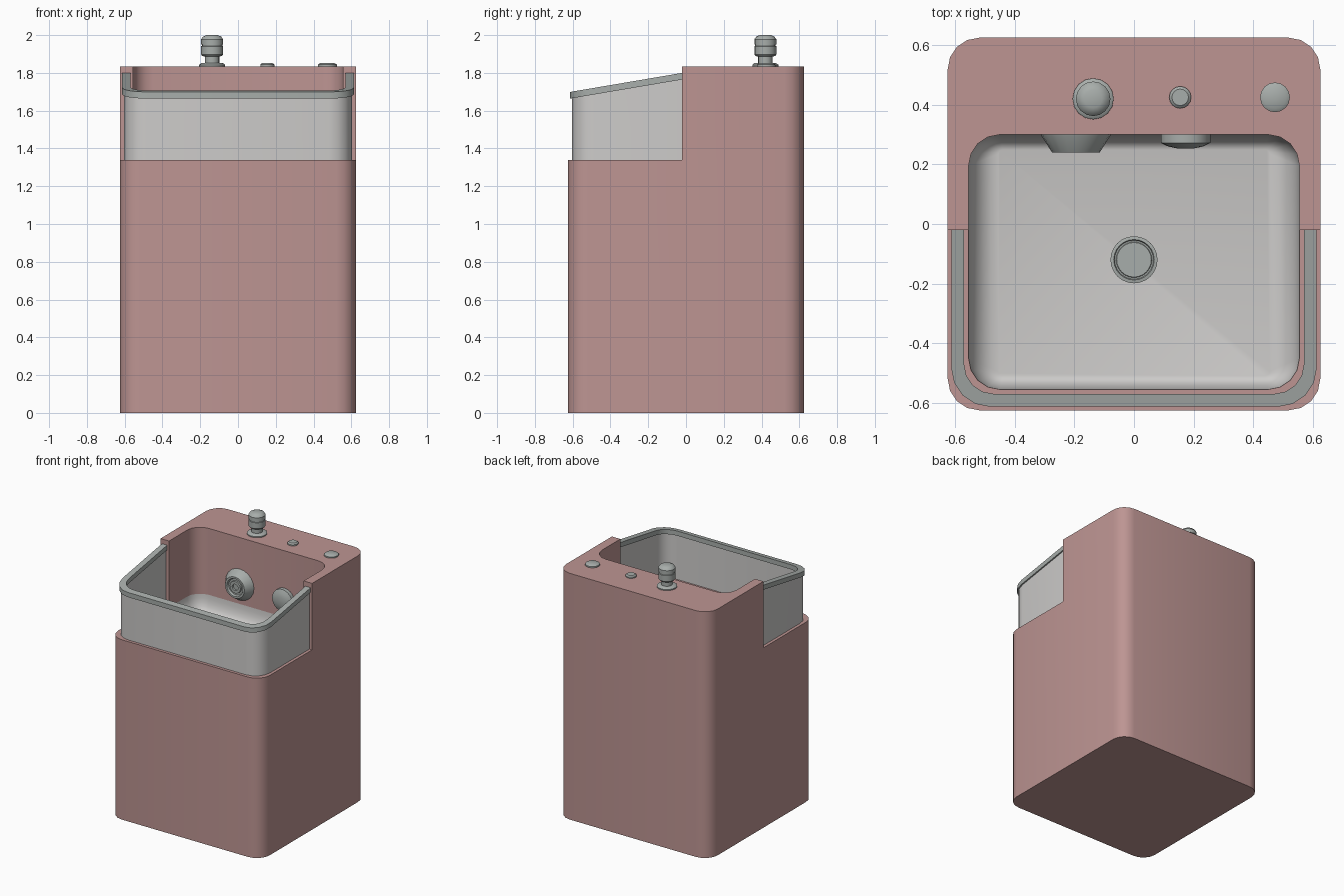
import bpy, bmesh, math
from mathutils import Matrix, Vector

if "Cube" in bpy.data.objects:
    bpy.data.objects.remove(bpy.data.objects["Cube"])


def material(name, rgb):
    m = bpy.data.materials.new(name)
    m.diffuse_color = (*rgb, 1)
    m.use_nodes = True
    m.node_tree.nodes["Principled BSDF"].inputs["Base Color"].default_value = m.diffuse_color
    return m


PINK = material("dusty_pink", (0.51, 0.30, 0.29))
LIGHT = material("light_grey", (0.61, 0.60, 0.59))
METAL = material("mid_grey_metal", (0.39, 0.42, 0.405))


def finish(name, bm, mat, recalc=True):
    if recalc:
        bmesh.ops.recalc_face_normals(bm, faces=bm.faces)
    me = bpy.data.meshes.new(name)
    bm.to_mesh(me)
    bm.free()
    ob = bpy.data.objects.new(name, me)
    bpy.context.collection.objects.link(ob)
    me.materials.append(mat)
    return ob


def smooth(ob, angle=35):
    bpy.ops.object.select_all(action='DESELECT')
    bpy.context.view_layer.objects.active = ob
    ob.select_set(True)
    bpy.ops.object.shade_smooth_by_angle(angle=math.radians(angle))


def rounded(hx, y0, y1, r, n=4):
    """Counter-clockwise rounded rectangle outline."""
    pts = []
    for cx, cy, a0 in ((hx - r, y1 - r, 0), (-hx + r, y1 - r, 90),
                       (-hx + r, y0 + r, 180), (hx - r, y0 + r, 270)):
        for i in range(n + 1):
            a = math.radians(a0 + 90 * i / n)
            pts.append((cx + r * math.cos(a), cy + r * math.sin(a)))
    return pts


def loft(bm, rings, cap_first=True, cap_last=True):
    vs = [[bm.verts.new(p) for p in ring] for ring in rings]
    for a, b in zip(vs, vs[1:]):
        for i in range(len(a)):
            j = (i + 1) % len(a)
            bm.faces.new((a[i], a[j], b[j], b[i]))
    if cap_first:
        bm.faces.new(vs[0][::-1])
    if cap_last:
        bm.faces.new(vs[-1])


def prism(name, outline, z0, z1, mat):
    bm = bmesh.new()
    loft(bm, [[(x, y, z) for x, y in outline] for z in (z0, z1)])
    return finish(name, bm, mat)


def cut(ob, cutter):
    mod = ob.modifiers.new("cut", 'BOOLEAN')
    mod.operation = 'DIFFERENCE'
    mod.solver = 'EXACT'
    mod.object = cutter
    bpy.context.view_layer.objects.active = ob
    bpy.ops.object.modifier_apply(modifier=mod.name)
    bpy.data.objects.remove(cutter)


def lathe(name, profile, loc, segs=16, wall=False, mat=METAL):
    """Turned part; wall=True points its axis to the front."""
    bm = bmesh.new()
    rings = [[(r * math.cos(2 * math.pi * i / segs), r * math.sin(2 * math.pi * i / segs), z)
              for i in range(segs)] for r, z in profile]
    loft(bm, rings)
    rot = Matrix.Rotation(math.pi / 2 if wall else 0, 4, 'X')
    bmesh.ops.transform(bm, matrix=Matrix.Translation(Vector(loc)) @ rot, verts=bm.verts)
    smooth(finish(name, bm, mat))


LEDGE, TOP, STEP_Y = 1.34, 1.835, -0.02
FLOOR = 1.22

# cabinet with the front step and the basin opening cut away
cabinet = prism("cabinet", rounded(0.625, -0.625, 0.625, 0.105), 0, TOP, PINK)
cut(cabinet, prism("step_cutter", [(-1, -1), (1, -1), (1, STEP_Y), (-1, STEP_Y)], LEDGE, 2.2, PINK))
cut(cabinet, prism("basin_cutter", rounded(0.555, -0.555, 0.30, 0.105), FLOOR - 0.03, 2.3, PINK))
smooth(cabinet)

# basin bowl curving from the ledge to a flat floor
bm = bmesh.new()
rings = []
for k in range(7):
    a = math.pi / 2 * k / 6
    t = 1 - math.cos(a)
    z = LEDGE - (LEDGE - FLOOR) * math.sin(a)
    rings.append([(x, y, z) for x, y in rounded(
        0.555 - 0.1 * t, -0.555 + 0.045 * t, 0.30 - 0.05 * t, 0.105 - 0.09 * t)])
loft(bm, rings, cap_first=False)
bmesh.ops.recalc_face_normals(bm, faces=bm.faces)
for f in bm.faces:
    if len(f.verts) > 4 and f.normal.z < 0:
        bmesh.ops.reverse_faces(bm, faces=bm.faces)
        break
smooth(finish("basin", bm, LIGHT, recalc=False), 50)


def u_path(h, r, n=4):
    """U-shaped path round the front of the ledge."""
    pts = [(-h, STEP_Y)]
    for cx, a0 in ((-h + r, 180), (h - r, 270)):
        for i in range(n + 1):
            a = math.radians(a0 + 90 * i / n)
            pts.append((cx + r * math.cos(a), -h + r + r * math.sin(a)))
    return pts + [(h, STEP_Y)]


def slope(y, drop=0.0):
    return 1.80 + 0.17 * (y - STEP_Y) - drop


def guard(name, h_out, r_out, h_in, r_in, low, high, mat):
    bm = bmesh.new()
    rings = []
    for (xo, yo), (xi, yi) in zip(u_path(h_out, r_out), u_path(h_in, r_in)):
        rings.append([(xo, yo, low(yo)), (xo, yo, high(yo)),
                      (xi, yi, high(yi)), (xi, yi, low(yi))])
    loft(bm, rings)
    smooth(finish(name, bm, mat))


# splash guard panel and its sloping rim
guard("splash_guard", 0.603, 0.12, 0.58, 0.10,
      lambda y: LEDGE, lambda y: slope(y, 0.02), LIGHT)
guard("guard_rim", 0.613, 0.13, 0.57, 0.10,
      lambda y: slope(y, 0.035), slope, METAL)

# drain ring with recessed plug
lathe("drain", [(0.079, 0), (0.079, 0.006), (0.068, 0.008), (0.065, 0.002),
                (0.060, 0.002), (0.058, 0.005), (0.001, 0.005)],
      (0, -0.12, FLOOR), 24)

# tall knob on the deck
lathe("deck_knob", [(0.069, 0), (0.069, 0.008), (0.058, 0.016), (0.038, 0.018),
                    (0.038, 0.052), (0.052, 0.054), (0.058, 0.062), (0.058, 0.106),
                    (0.054, 0.108), (0.054, 0.114), (0.058, 0.116), (0.058, 0.143),
                    (0.048, 0.157), (0.030, 0.165), (0.001, 0.165)],
      (-0.137, 0.42, TOP))

# low push buttons on the deck
for name, x, r in (("small_button", 0.155, 0.037), ("large_button", 0.473, 0.05)):
    lathe(name, [(r, 0), (r, 0.009), (r * 0.75, 0.017), (0.001, 0.017)], (x, 0.425, TOP))

# nozzle and domed button on the back wall of the basin
lathe("wall_nozzle", [(0.118, -0.005), (0.115, 0.005), (0.08, 0.06), (0.066, 0.06),
                      (0.060, 0.045), (0.046, 0.045), (0.044, 0.056), (0.024, 0.056),
                      (0.022, 0.045), (0.001, 0.045)], (-0.195, 0.30, 1.485), 20, True)
lathe("wall_button", [(0.083, -0.005), (0.083, 0.028), (0.058, 0.040), (0.03, 0.046),
                      (0.001, 0.047)], (0.173, 0.30, 1.475), 20, True)
